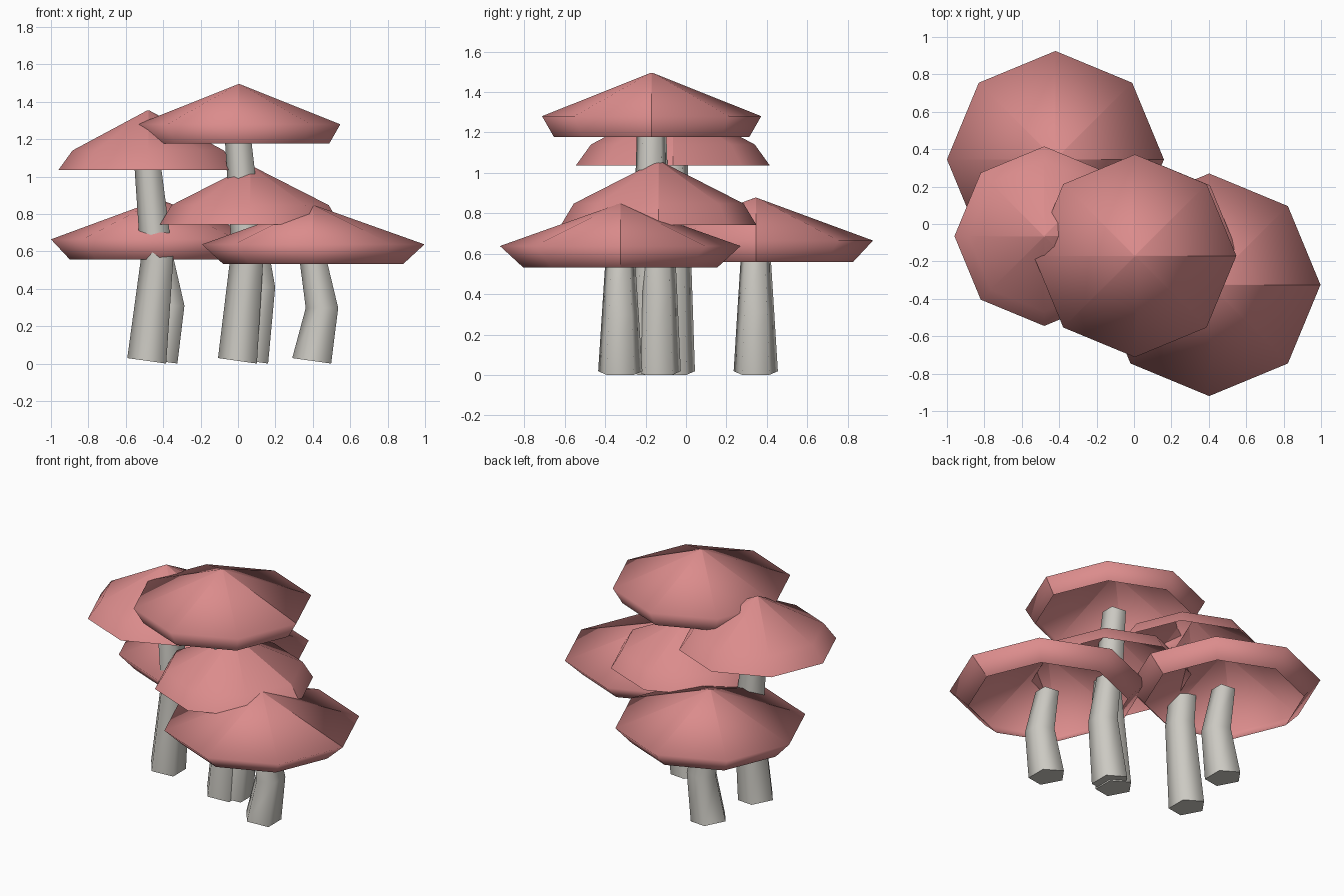
import bpy, bmesh
from math import cos, sin, pi, tan
from mathutils import Vector

if "Cube" in bpy.data.objects:
    bpy.data.objects.remove(bpy.data.objects["Cube"], do_unlink=True)


def make_material(name, rgb):
    mat = bpy.data.materials.new(name)
    mat.use_nodes = True
    color = (*rgb, 1.0)
    mat.diffuse_color = color
    bsdf = next(n for n in mat.node_tree.nodes if n.type == "BSDF_PRINCIPLED")
    bsdf.inputs["Base Color"].default_value = color
    bsdf.inputs["Roughness"].default_value = 0.9
    return mat


cap_pink = make_material("cap_pink", (0.71, 0.262, 0.262))
stem_grey = make_material("stem_grey", (0.6, 0.585, 0.54))


def add_ring(bm, center, radius, sides, start=0.0, tilt=0.0):
    """Regular polygon of vertices, optionally sloping down towards +x."""
    ring = []
    for i in range(sides):
        a = start + 2 * pi * i / sides
        dx, dy = radius * cos(a), radius * sin(a)
        ring.append(bm.verts.new(center + Vector((dx, dy, -dx * tan(tilt)))))
    return ring


def bridge(bm, low, high):
    n = len(low)
    for i in range(n):
        j = (i + 1) % n
        bm.faces.new((low[i], low[j], high[j], high[i]))


def sharpen(bm, ring):
    for i, v in enumerate(ring):
        bm.edges.get((v, ring[(i + 1) % len(ring)])).smooth = False


def finish(bm, name, material):
    for f in bm.faces:
        f.smooth = True
    mesh = bpy.data.meshes.new(name)
    bm.to_mesh(mesh)
    bm.free()
    mesh.materials.append(material)
    obj = bpy.data.objects.new(name, mesh)
    bpy.context.collection.objects.link(obj)


def make_cap(name, x, y, lip, widest, top):
    """Thin eight-sided cap, open below; lip and widest are (radius, height)."""
    bm = bmesh.new()
    levels = [lip, widest, (0.004, top)]
    rings = [add_ring(bm, Vector((x, y, z)), r, 8) for r, z in levels]
    for low, high in zip(rings, rings[1:]):
        bridge(bm, low, high)
        # Crease down one spoke
        bm.edges.get((low[0], high[0])).smooth = False
    # Tiny pointed tip, kept crisp
    bm.faces.new(rings[-1])
    sharpen(bm, rings[-1])
    finish(bm, name, cap_pink)


def make_stem(name, x, y, height):
    """Tapered five-sided stem with one bend at mid height."""
    bm = bmesh.new()
    levels = [(0.003, 0.014, 0.115, 0.14),
              (0.056, height * 0.505, 0.096, 0.0),
              (0.0, height, 0.076, -0.15)]
    rings = [add_ring(bm, Vector((x + dx, y, z)), r, 5, pi, tilt)
             for dx, z, r, tilt in levels]
    for low, high in zip(rings, rings[1:]):
        bridge(bm, low, high)
    bm.faces.new(rings[0][::-1])
    bm.faces.new(rings[-1])
    sharpen(bm, rings[0])
    sharpen(bm, rings[-1])
    finish(bm, name, stem_grey)


# Name, x, y, lip (radius, z), second ring (radius, z), peak z, stem height
mushrooms = [
    ("tall", 0.005, -0.17, (0.483, 1.177), (0.542, 1.28), 1.495, 1.225),
    ("left_bell", -0.48, -0.065, (0.48, 1.036), (0.405, 1.14), 1.355, 1.1),
    ("center_bell", 0.065, -0.135, (0.483, 0.743), (0.42, 0.848), 1.06, 0.81),
    ("back", -0.42, 0.345, (0.48, 0.558), (0.58, 0.665), 0.877, 0.615),
    ("front", 0.402, -0.325, (0.48, 0.532), (0.595, 0.638), 0.848, 0.59),
]
for name, x, y, lip, widest, top, stem_height in mushrooms:
    make_cap(name + "_cap", x, y, lip, widest, top)
    make_stem(name + "_stem", x, y, stem_height)
